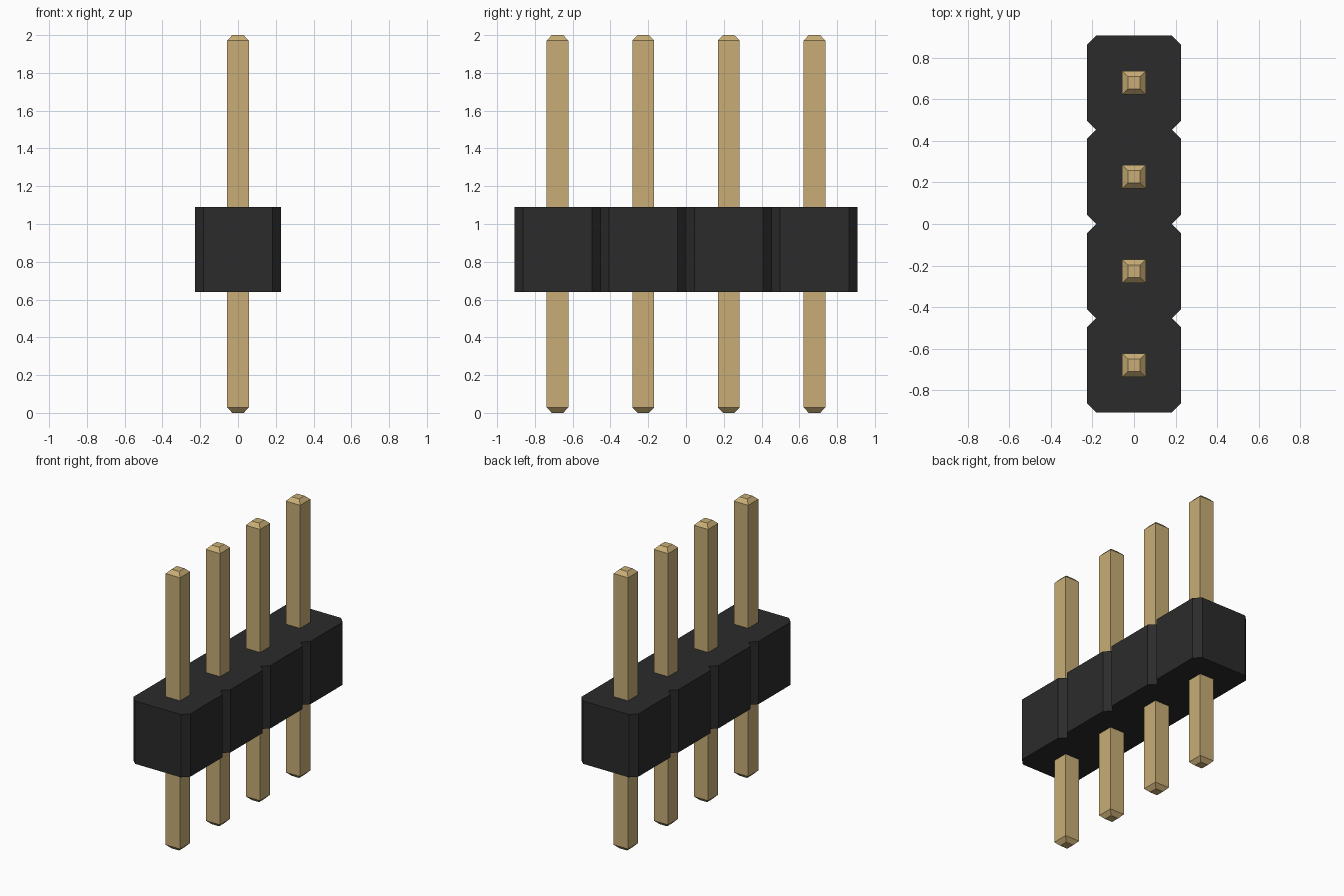
import bpy, bmesh

if "Cube" in bpy.data.objects:
    bpy.data.objects.remove(bpy.data.objects["Cube"])

PITCH, COUNT = 0.4535, 4
HALF = PITCH / 2
CHAMFER = 0.045
Z0, Z1 = 0.64, 1.09
START = -PITCH * COUNT / 2


def material(name, color):
    m = bpy.data.materials.new(name)
    m.diffuse_color = color
    m.use_nodes = True
    m.node_tree.nodes["Principled BSDF"].inputs["Base Color"].default_value = m.diffuse_color
    return m


def finish(name, bm, mat):
    bmesh.ops.recalc_face_normals(bm, faces=bm.faces)
    me = bpy.data.meshes.new(name)
    bm.to_mesh(me)
    bm.free()
    me.materials.append(mat)
    ob = bpy.data.objects.new(name, me)
    bpy.context.collection.objects.link(ob)
    return ob


plastic = material("black_plastic", (0.024, 0.024, 0.024, 1))
brass = material("brass", (0.58, 0.42, 0.18, 1))

# Plastic housing: one notched outline, extruded upward
right = []
for i in range(COUNT):
    y = START + i * PITCH
    right += [(HALF - CHAMFER, y), (HALF, y + CHAMFER), (HALF, y + PITCH - CHAMFER)]
right.append((HALF - CHAMFER, -START))
outline = right + [(-x, y) for x, y in reversed(right)]

bm = bmesh.new()
base = bm.faces.new([bm.verts.new((x, y, Z0)) for x, y in outline])
ext = bmesh.ops.extrude_face_region(bm, geom=[base])
top = [v for v in ext["geom"] if isinstance(v, bmesh.types.BMVert)]
bmesh.ops.translate(bm, verts=top, vec=(0, 0, Z1 - Z0))
finish("housing", bm, plastic)


# Square pins with tapered tips at both ends
def pin(name, y):
    bm = bmesh.new()
    rings = []
    for z, r in ((0, 0.03), (0.028, 0.057), (1.972, 0.057), (2, 0.03)):
        rings.append([bm.verts.new((sx * r, y + sy * r, z))
                      for sx, sy in ((-1, -1), (1, -1), (1, 1), (-1, 1))])
    for a, b in zip(rings, rings[1:]):
        for k in range(4):
            n = (k + 1) % 4
            bm.faces.new((a[k], a[n], b[n], b[k]))
    bm.faces.new(rings[0])
    bm.faces.new(rings[-1])
    finish(name, bm, brass)


for i in range(COUNT):
    pin(f"pin_{i + 1}", START + (i + 0.5) * PITCH)
